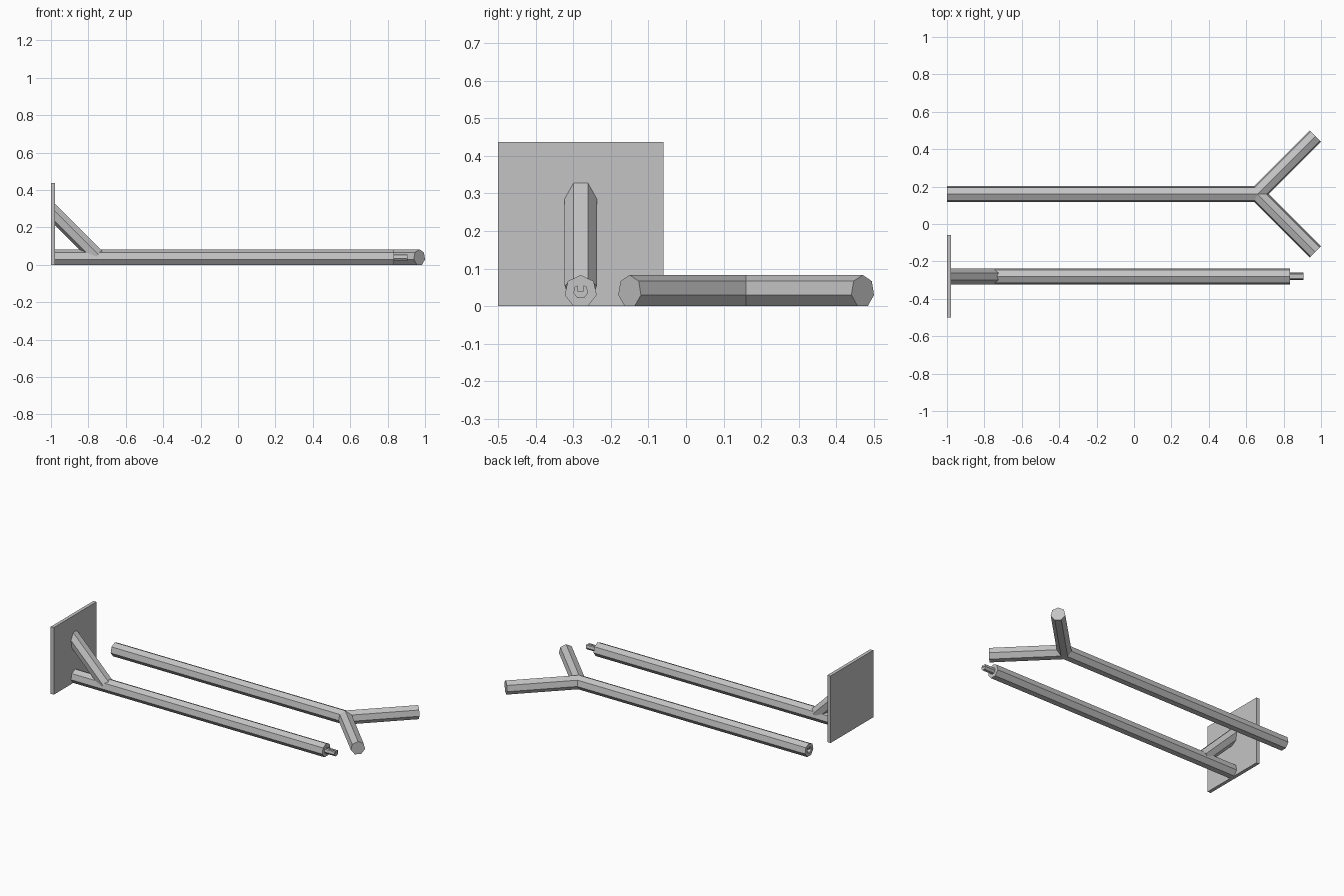
import bpy, bmesh, math
from mathutils import Vector

if "Cube" in bpy.data.objects:
    bpy.data.objects.remove(bpy.data.objects["Cube"])

R = 0.0437          # radius of the seven-sided poles
H = 0.0393          # height of the pole axis
PEG_Y, FORK_Y = -0.28, 0.16
JOINT = Vector((0.66, FORK_Y, H))

grey = bpy.data.materials.new("plain grey")
grey.diffuse_color = (0.55, 0.55, 0.55, 1)
grey.use_nodes = True
grey.node_tree.nodes["Principled BSDF"].inputs["Base Color"].default_value = grey.diffuse_color


def add_object(name, bm):
    me = bpy.data.meshes.new(name)
    bm.to_mesh(me)
    bm.free()
    me.materials.append(grey)
    ob = bpy.data.objects.new(name, me)
    bpy.context.collection.objects.link(ob)
    return ob


def rod(name, start, direction, up, stations, cuts=()):
    """Seven-sided rod through (distance, radius) stations, trimmed by (point, normal) planes."""
    start, d, up = Vector(start), Vector(direction).normalized(), Vector(up).normalized()
    side = d.cross(up)
    bm = bmesh.new()
    rings = []
    for t, r in stations:
        angles = [2 * math.pi * i / 7 for i in range(7)]
        rings.append([bm.verts.new(start + d * t + (up * math.cos(a) + side * math.sin(a)) * r)
                      for a in angles])
    for a, b in zip(rings, rings[1:]):
        for i in range(7):
            j = (i + 1) % 7
            bm.faces.new((a[i], a[j], b[j], b[i]))
    bm.faces.new(rings[0])
    bm.faces.new(rings[-1])
    bmesh.ops.recalc_face_normals(bm, faces=bm.faces)
    for point, normal in cuts:
        bmesh.ops.bisect_plane(bm, geom=bm.verts[:] + bm.edges[:] + bm.faces[:],
                               plane_co=point, plane_no=normal, clear_inner=True)
    return add_object(name, bm)


def box(name, lo, hi):
    bm = bmesh.new()
    bmesh.ops.create_cube(bm, size=1)
    for v in bm.verts:
        v.co = [(l + h) / 2 + c * (h - l) for l, h, c in zip(lo, hi, v.co)]
    return add_object(name, bm)


# Wall plate, pole and diagonal brace
box("wall_plate", (-1, -0.5, 0), (-0.978, -0.06, 0.437))
rod("bracket_pole", (-0.985, PEG_Y, H), (1, 0, 0), (0, 0, 1), [(0, R), (1.818, R)])
rod("brace", (-1.06, PEG_Y, 0.354), (1, 0, -1), (-1, 0, -1),
    [(0, R), (0.307 * math.sqrt(2), R)], [((-0.98, 0, 0), (1, 0, 0))])

# Slotted peg on the end of the pole
peg = rod("peg", (0.83, PEG_Y, H), (1, 0, 0), (0, 0, 1), [(0, 0.02), (0.075, 0.02)])
cutter = box("slot_cutter", (0.834, PEG_Y - 0.008, 0.04), (0.95, PEG_Y + 0.008, 0.09))
cutter.hide_render = True
cutter.hide_set(True)
mod = peg.modifiers.new("slot", 'BOOLEAN')
mod.operation = 'DIFFERENCE'
mod.solver = 'EXACT'
mod.object = cutter

# Forked pole: the two arms meet the pole on mitre planes
arms = {"left": 1, "right": -1}
mitres = {k: Vector((1 + math.sqrt(0.5), s * math.sqrt(0.5), 0)) for k, s in arms.items()}
for key, s in arms.items():
    rod("fork_arm_" + key, JOINT - Vector((0.1, 0.1 * s, 0)), (1, s, 0), (0, 0, 1),
        [(0, R), (0.41 * math.sqrt(2), R)], [(JOINT, mitres[key]), (JOINT, (0, s, 0))])
rod("fork_pole", (-1, FORK_Y, H), (1, 0, 0), (0, 0, 1),
    [(0.078, 0.021), (0, 0.021), (0, R), (1.8, R)],
    [(JOINT, -n) for n in mitres.values()])

# Key inside the socket that fits the slot
box("socket_key", (-0.999, FORK_Y - 0.007, 0.043), (-0.922, FORK_Y + 0.007, 0.062))
